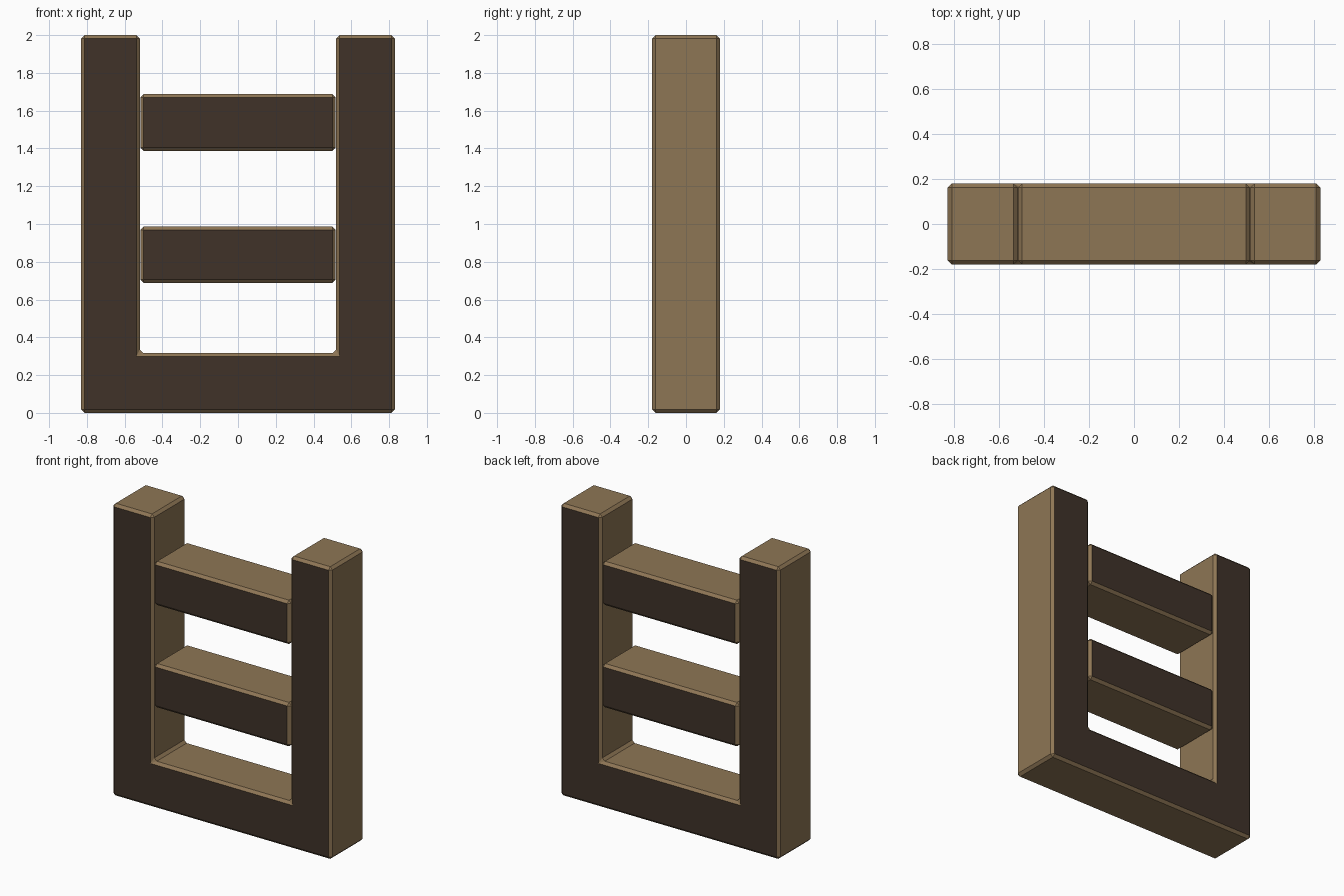
import bpy, bmesh

if "Cube" in bpy.data.objects:
    bpy.data.objects.remove(bpy.data.objects["Cube"])

DEPTH = 0.18
BEVEL = 0.018


def material(name, color):
    m = bpy.data.materials.new(name)
    m.diffuse_color = color
    m.use_nodes = True
    m.node_tree.nodes["Principled BSDF"].inputs["Base Color"].default_value = m.diffuse_color
    return m


edge_wood = material("light_wood", (0.27, 0.18, 0.09, 1))
face_wood = material("dark_wood", (0.05, 0.032, 0.022, 1))


def beam(name, profile):
    """Extrude an xz outline along y, darken front and back, chamfer all edges."""
    bm = bmesh.new()
    face = bm.faces.new([bm.verts.new((x, -DEPTH, z)) for x, z in profile])
    ext = bmesh.ops.extrude_face_region(bm, geom=[face], use_keep_orig=True)
    verts = [g for g in ext["geom"] if isinstance(g, bmesh.types.BMVert)]
    bmesh.ops.translate(bm, verts=verts, vec=(0, 2 * DEPTH, 0))
    bmesh.ops.recalc_face_normals(bm, faces=bm.faces)
    for f in bm.faces:
        f.material_index = 1 if abs(f.normal.y) > 0.9 else 0
    mesh = bpy.data.meshes.new(name)
    bm.to_mesh(mesh)
    bm.free()
    mesh.materials.append(edge_wood)
    mesh.materials.append(face_wood)
    obj = bpy.data.objects.new(name, mesh)
    bpy.context.collection.objects.link(obj)
    mod = obj.modifiers.new("chamfer", 'BEVEL')
    mod.width = BEVEL
    mod.segments = 1
    mod.limit_method = 'ANGLE'
    mod.material = 0
    return obj


# U-shaped frame: two posts joined by a bottom rail
half = [(0.83, 0), (0.83, 2), (0.52, 2), (0.52, 0.317)]
beam("u_frame", half + [(-x, z) for x, z in reversed(half)])

# Two crossbars between the posts
for name, z in (("lower_crossbar", 0.687), ("upper_crossbar", 1.387)):
    beam(name, [(-0.517, z), (0.517, z), (0.517, z + 0.3), (-0.517, z + 0.3)])
